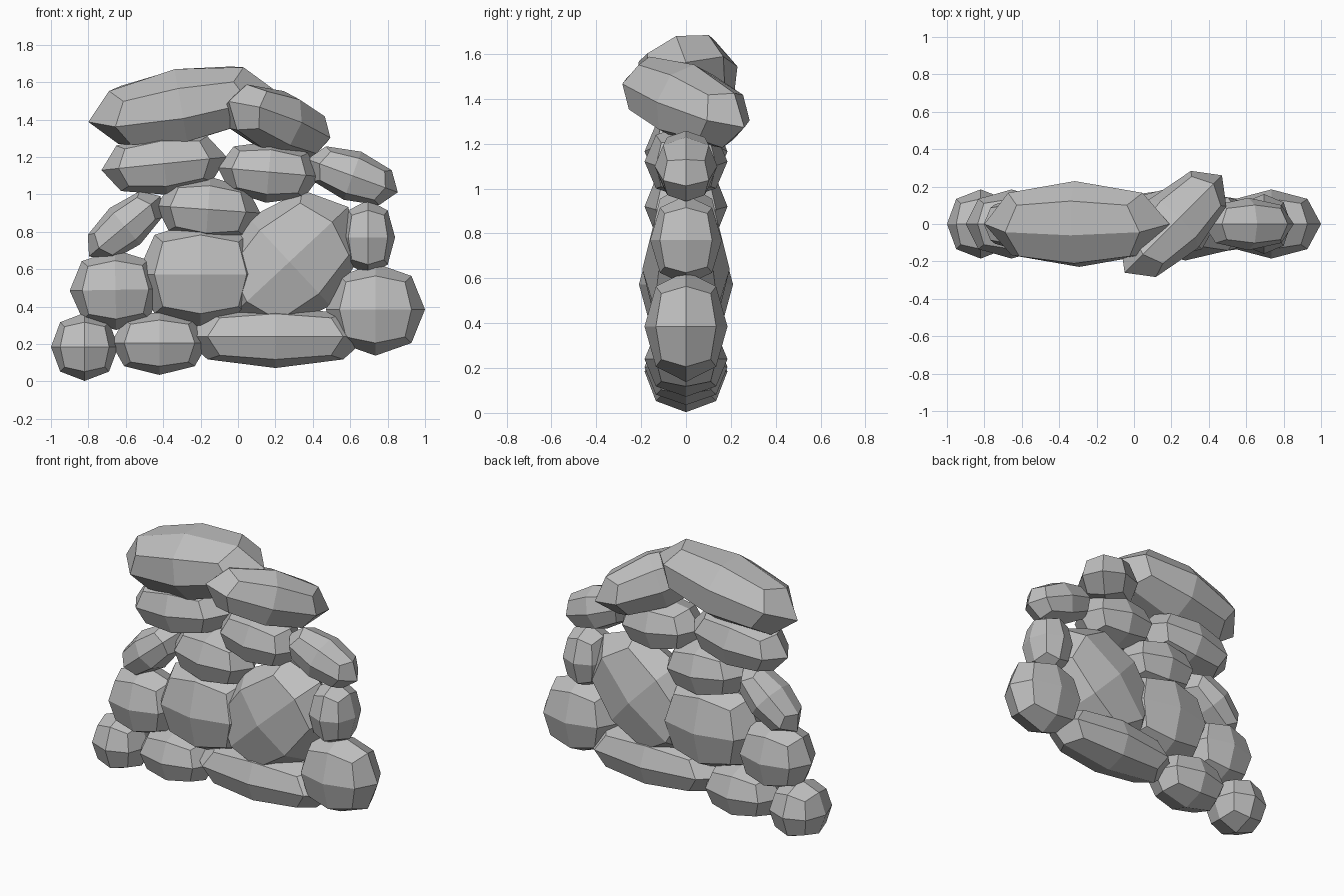
import bpy
from math import radians

cube = bpy.data.objects.get("Cube")
if cube:
    bpy.data.objects.remove(cube, do_unlink=True)

# One plain stone grey
grey = bpy.data.materials.new("stone_grey")
grey.use_nodes = True
colour = (0.52, 0.52, 0.52, 1)
grey.diffuse_color = colour
grey.node_tree.nodes["Principled BSDF"].inputs["Base Color"].default_value = colour

# A once-subdivided cube shrinks to this share of its size
SHRINK = 0.84


def stone(name, x, z, half, tilt=0, roll=0, yaw=0):
    """Faceted stone; half = half sizes, tilt raises its left (+x) end."""
    bpy.ops.mesh.primitive_cube_add(size=2, location=(x, 0, z))
    ob = bpy.context.object
    ob.name = name
    ob.scale = [h / SHRINK for h in half]
    ob.rotation_euler = (radians(roll), radians(-tilt), radians(yaw))
    ob.data.materials.append(grey)
    sub = ob.modifiers.new("facets", 'SUBSURF')
    sub.levels = sub.render_levels = 1
    bpy.ops.object.shade_flat()
    return ob


# Bottom course
stone("base_stone_end", -0.82, 0.185, (0.18, 0.185, 0.182))
stone("base_stone_small", -0.42, 0.205, (0.26, 0.185, 0.17))
stone("base_stone_long", 0.2, 0.24, (0.5, 0.185, 0.168))
stone("base_stone_large", 0.735, 0.385, (0.265, 0.185, 0.247))

# Middle courses
stone("middle_stone_right", -0.655, 0.49, (0.245, 0.185, 0.215), tilt=1)
stone("middle_stone_centre", -0.2, 0.573, (0.34, 0.21, 0.29))
stone("middle_stone_slanted", 0.275, 0.64, (0.43, 0.195, 0.32), tilt=43)
stone("middle_stone_left", 0.695, 0.77, (0.145, 0.16, 0.2))
stone("wedge_stone", -0.605, 0.83, (0.25, 0.145, 0.127), tilt=40)
stone("upper_stone_centre", -0.16, 0.92, (0.28, 0.185, 0.175), tilt=-4)

# Upper course
stone("upper_stone_right", -0.395, 1.165, (0.337, 0.185, 0.168), tilt=6)
stone("upper_stone_middle", 0.165, 1.12, (0.275, 0.185, 0.165), tilt=-5)
stone("upper_stone_left", 0.612, 1.1, (0.258, 0.14, 0.137), tilt=-20)

# Capping stones
stone("cap_stone_long", -0.305, 1.475, (0.503, 0.24, 0.207), tilt=10, roll=17)
stone("cap_stone_skewed", 0.21, 1.385, (0.385, 0.185, 0.175), tilt=-17, yaw=45)
